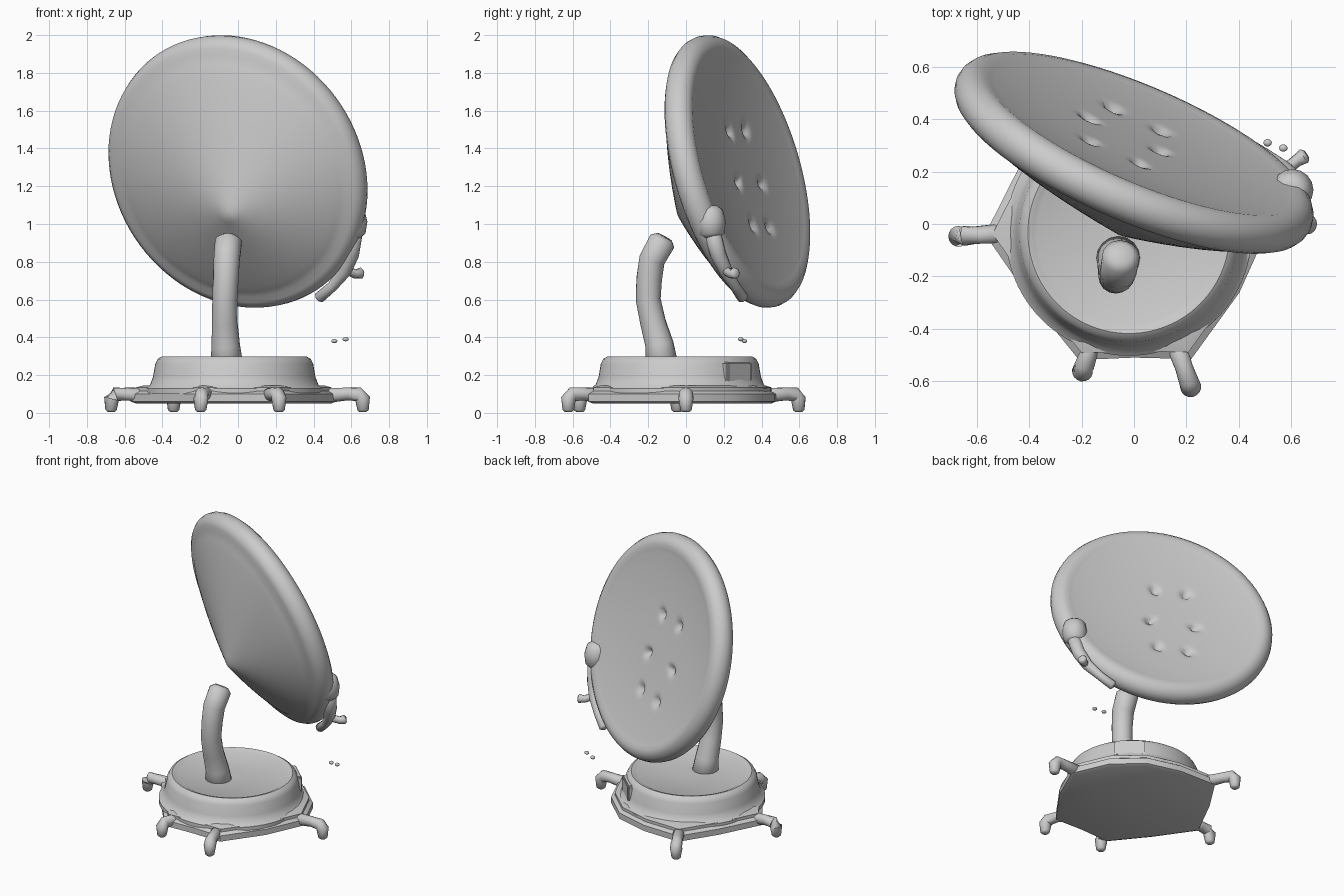
import bpy, bmesh
from math import sin, cos, pi, radians, atan2, hypot, exp
from mathutils import Vector, Matrix

if "Cube" in bpy.data.objects:
    bpy.data.objects.remove(bpy.data.objects["Cube"])


def finish(name, bm, angle=40):
    bmesh.ops.recalc_face_normals(bm, faces=bm.faces)
    me = bpy.data.meshes.new(name)
    bm.to_mesh(me)
    bm.free()
    ob = bpy.data.objects.new(name, me)
    bpy.context.collection.objects.link(ob)
    bpy.ops.object.select_all(action='DESELECT')
    ob.select_set(True)
    bpy.context.view_layer.objects.active = ob
    bpy.ops.object.shade_smooth_by_angle(angle=radians(angle))
    return ob


def loft(name, rings, angle=40):
    """Skin a list of equal-length point rings and cap both ends."""
    bm = bmesh.new()
    vs = [[bm.verts.new(p) for p in r] for r in rings]
    n = len(vs[0])
    for a, b in zip(vs, vs[1:]):
        for i in range(n):
            j = (i + 1) % n
            bm.faces.new((a[i], a[j], b[j], b[i]))
    bm.faces.new(vs[0])
    bm.faces.new(vs[-1])
    return finish(name, bm, angle)


def circle(r, z, c=(0, 0), n=96):
    return [(c[0] + r * cos(2 * pi * i / n), c[1] + r * sin(2 * pi * i / n), z) for i in range(n)]


def tube(name, pts, radii, n=16):
    """Round limb through pts, with softened ends."""
    pts = [Vector(p) for p in pts]
    d0, d1 = (pts[0] - pts[1]).normalized(), (pts[-1] - pts[-2]).normalized()
    pts = [pts[0] + d0 * radii[0] * .35] + pts + [pts[-1] + d1 * radii[-1] * .35]
    radii = [radii[0] * .6] + list(radii) + [radii[-1] * .6]
    rings = []
    for k, (p, r) in enumerate(zip(pts, radii)):
        t = (pts[min(k + 1, len(pts) - 1)] - pts[max(k - 1, 0)]).normalized()
        u = t.cross(Vector((.83, .31, .46))).normalized()
        w = t.cross(u)
        rings.append([p + r * (u * cos(2 * pi * i / n) + w * sin(2 * pi * i / n)) for i in range(n)])
    return loft(name, rings, 60)


def ball(name, loc, size):
    bm = bmesh.new()
    bmesh.ops.create_uvsphere(bm, u_segments=20, v_segments=12, radius=1)
    bm.transform(Matrix.Translation(loc) @ Matrix.Diagonal((*size, 1)))
    return finish(name, bm)


# Dish: shallow hollow back, rounded rim, conical front with an off-centre apex
axis = Vector((.388, .881, .273)).normalized()
centre = Vector((0, .272, 1.278))
quat = axis.to_track_quat('Z', 'Y')
apex = quat.inverted() @ (Vector((-.055, -.045, 1.05)) - centre)
R, T = .728, .078
rings = []
for k in range(27):
    r = .01 + .61 * k / 26
    rings.append(circle(r, .03 + .045 * (r / .65) ** 2.5))
for k in range(9):
    a = pi / 2 - pi * k / 8
    rings.append(circle(R - T + T * cos(a), T * sin(a)))
for s in (.06, .12, .25, .4, .55, .7, .82, .91, .97):
    rings.append(circle((R - T) * (1 - s), -T + (apex.z + T) * s ** .88, (apex.x * s, apex.y * s)))
# slightly longer along the upper-left diagonal
long_dir = Vector((-.55, 0, .83))
long_dir = (long_dir - axis * long_dir.dot(axis)).normalized()
place = Matrix.Translation(centre) @ Matrix.Scale(1.035, 4, long_dir) @ quat.to_matrix().to_4x4()
rings = [[place @ Vector(p) for p in r] for r in rings]

# Six small dents pressed into the back of the dish
dents = [Vector(p) for p in ((.02, .23, 1.49), (-.17, .31, 1.49), (.10, .28, 1.22),
                             (-.17, .40, 1.21), (.10, .35, .99), (-.08, .44, .98))]
for ring in rings[:27]:
    for p in ring:
        depth = 0
        for d in dents:
            v = p - d
            v -= axis * v.dot(axis)
            depth += exp(-(v.length / .026) ** 2)
        p -= axis * .04 * depth
loft("dish", rings, 60)

# Bent support arm
tube("support_arm", [(-.06, -.13, .27), (-.065, -.14, .36), (-.07, -.175, .48), (-.07, -.2, .6),
                     (-.065, -.195, .71), (-.06, -.18, .81), (-.05, -.125, .91)],
     [.085, .075, .068, .066, .068, .07, .072])

# Round base body
loft("base_body", [circle(r, z, (-.02, -.033)) for r, z in
                   ((.47, .1), (.47, .13), (.445, .15), (.43, .19), (.418, .26), (.405, .285),
                    (.385, .298), (.365, .293), (.35, .285), (.05, .285))], 35)

# Stepped many-cornered base plate
outline = ((0, .52), (30, .48), (60, .47), (90, .47), (120, .55), (150, .49),
           (184, .57), (216, .49), (248, .56), (270, .51), (293, .56), (327, .48))
loft("base_plate", [[(s * r * cos(radians(a)), s * r * sin(radians(a)), z) for a, r in outline]
                    for s, z in ((.95, .05), (1, .06), (1, .1), (.95, .115), (.95, .135), (.88, .145))], 30)

# Splayed legs ending in downturned feet
for i, (x, y) in enumerate(((-.71, -.05), (-.21, -.6), (.23, -.66), (.7, 0), (-.36, .63))):
    d, a = hypot(x, y), atan2(y, x)
    pts = [(r * cos(a), r * sin(a), z) for r, z in
           ((.47, .092), (d - .12, .1), (d - .06, .098), (d - .04, .075), (d - .038, .015))]
    tube("leg_%d" % i, pts, [.04, .034, .038, .04, .03])

# Small hatch on the rear of the base
bm = bmesh.new()
bmesh.ops.create_cube(bm, size=1)
bmesh.ops.bevel(bm, geom=bm.edges[:], offset=.08, segments=2, affect='EDGES')
bm.transform(Matrix.Translation((.25, .255, .215)) @ Matrix.Rotation(radians(47), 4, 'Z')
             @ Matrix.Diagonal((.08, .2, .11, 1)))
finish("rear_hatch", bm)

# Knob and trailing cable on the edge of the dish
tube("edge_knob", [(.6, .125, 1.07), (.605, .13, 1.01), (.605, .135, .95)], [.07, .08, .07])
tube("edge_cable", [(.615, .14, .95), (.6, .17, .84), (.565, .21, .75), (.5, .26, .67), (.43, .3, .61)],
     [.045, .042, .036, .028, .03])
tube("cable_spur", [(.57, .2, .76), (.62, .24, .735), (.65, .26, .74)], [.024, .024, .03], 10)

# Loose cable fragments
for i, p in enumerate(((.51, .31, .38), (.57, .29, .39))):
    ball("loose_fragment_%d" % i, p, (.016, .014, .011))
